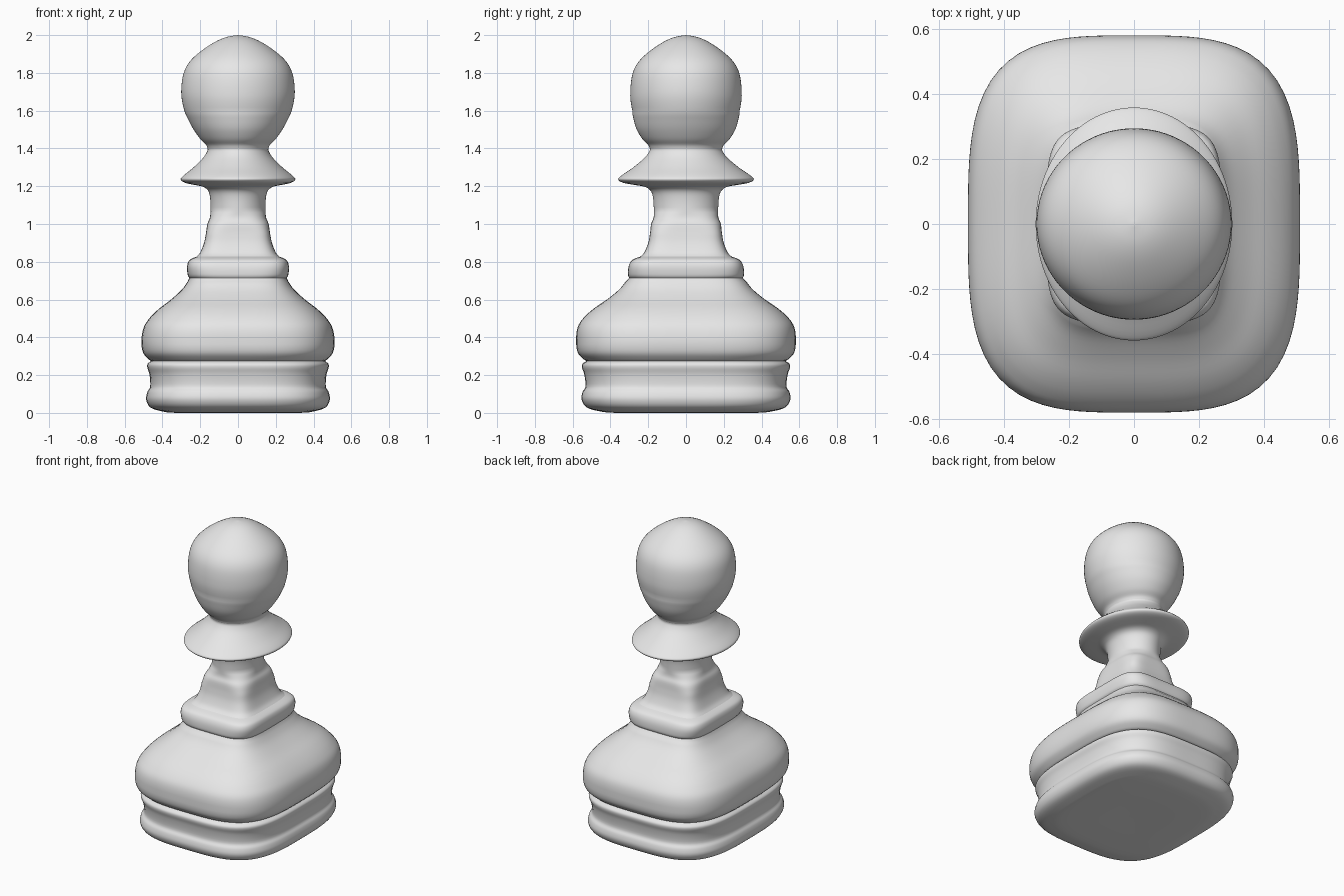
import bpy
import bmesh
import math
from mathutils import Vector

cube = bpy.data.objects.get("Cube")
if cube:
    bpy.data.objects.remove(cube, do_unlink=True)

SEGMENTS = 96
STEPS = 4

material = bpy.data.materials.new("light grey")
material.use_nodes = True
colour = (0.8, 0.8, 0.8, 1)
material.diffuse_color = colour
material.node_tree.nodes["Principled BSDF"].inputs["Base Color"].default_value = colour

# Depth-to-width ratio by height
DEPTH = [(0, 1.13), (.2, 1.15), (.38, 1.135), (.6, 1.18), (.69, 1.2), (.72, 1.16),
         (.77, 1.13), (.83, 1.1), (.95, 1.12), (1.1, 1.18), (1.41, 1.19),
         (1.5, 1.11), (1.6, 1), (1.7, .98), (2, .98)]
# Squareness of the cross-section by height: a value of two is an ellipse
SQUARENESS = [(0, 3.4), (.5, 3.4), (.7, 4), (.8, 5), (.95, 5), (1.07, 2), (2, 2)]


def lookup(table, z):
    """Linear interpolation in a table of height and value pairs."""
    for (z0, a), (z1, b) in zip(table, table[1:]):
        if z <= z1:
            return a + (b - a) * max(z - z0, 0) / (z1 - z0)
    return table[-1][1]


def smooth_profile(points):
    """Curve through the profile points, given as half width and height."""
    pts = [Vector(p) for p in points]
    pts = [pts[0]] + pts + [pts[-1]]
    result = []
    for a, b, c, d in zip(pts, pts[1:], pts[2:], pts[3:]):
        for i in range(STEPS):
            t = i / STEPS
            result.append(b + (c - a) * t / 2
                          + (a * 2 - b * 5 + c * 4 - d) * t ** 2 / 2
                          + (b * 3 - a - c * 3 + d) * t ** 3 / 2)
    return result + [pts[-1]]


def make_ring(bm, width, z):
    """Rounded-rectangle ring, or a single point where the width is zero."""
    if width < 1e-4:
        return [bm.verts.new((0, 0, z))]
    n, depth = lookup(SQUARENESS, z), lookup(DEPTH, z)
    ring = []
    for i in range(SEGMENTS):
        angle = math.tau * i / SEGMENTS
        c, s = math.cos(angle), math.sin(angle)
        r = width * (abs(c) ** n + abs(s) ** n) ** (-1 / n)
        ring.append(bm.verts.new((r * c, r * s * depth, z)))
    return ring


def make_part(name, points):
    bm = bmesh.new()
    rings = [make_ring(bm, p.x, p.y) for p in smooth_profile(points)]
    for low, high in zip(rings, rings[1:]):
        for i in range(SEGMENTS):
            j = (i + 1) % SEGMENTS
            if len(low) == 1:
                bm.faces.new((low[0], high[j], high[i]))
            elif len(high) == 1:
                bm.faces.new((low[i], low[j], high[0]))
            else:
                bm.faces.new((low[i], low[j], high[j], high[i]))
    for face in bm.faces:
        face.smooth = True
    mesh = bpy.data.meshes.new(name)
    bm.to_mesh(mesh)
    bm.free()
    mesh.materials.append(material)
    part = bpy.data.objects.new(name, mesh)
    bpy.context.collection.objects.link(part)
    return part


# Plinth with a shallow waist
make_part("plinth", [(0, 0), (.32, 0), (.41, .01), (.465, .03), (.486, .07), (.48, .11),
                     (.465, .14), (.468, .2), (.48, .24), (.478, .26), (.46, .275)])

# Heavy cushion-shaped body
make_part("body", [(.46, .275), (.475, .285), (.503, .32), (.512, .38), (.5, .45),
                   (.47, .5), (.42, .55), (.355, .6), (.3, .65), (.27, .69), (.258, .715)])

# Square band above the body
make_part("band", [(.258, .715), (.266, .73), (.27, .77), (.263, .8), (.248, .815), (.22, .827)])

# Stem turning from square to round
make_part("stem", [(.22, .827), (.2, .85), (.18, .9), (.17, .95), (.162, 1), (.15, 1.03),
                   (.146, 1.06), (.146, 1.12), (.155, 1.17), (.18, 1.195), (.22, 1.205)])

# Thin flaring collar
make_part("collar", [(.22, 1.205), (.28, 1.218), (.303, 1.235), (.29, 1.255), (.235, 1.3),
                     (.185, 1.35), (.163, 1.385), (.161, 1.4)])

# Ball head with a slight point
make_part("head", [(.161, 1.4), (.17, 1.42), (.2, 1.45), (.235, 1.5), (.262, 1.55),
                   (.284, 1.6), (.3, 1.68), (.296, 1.76), (.28, 1.82), (.247, 1.87),
                   (.19, 1.92), (.12, 1.965), (.06, 1.99), (0, 2)])
